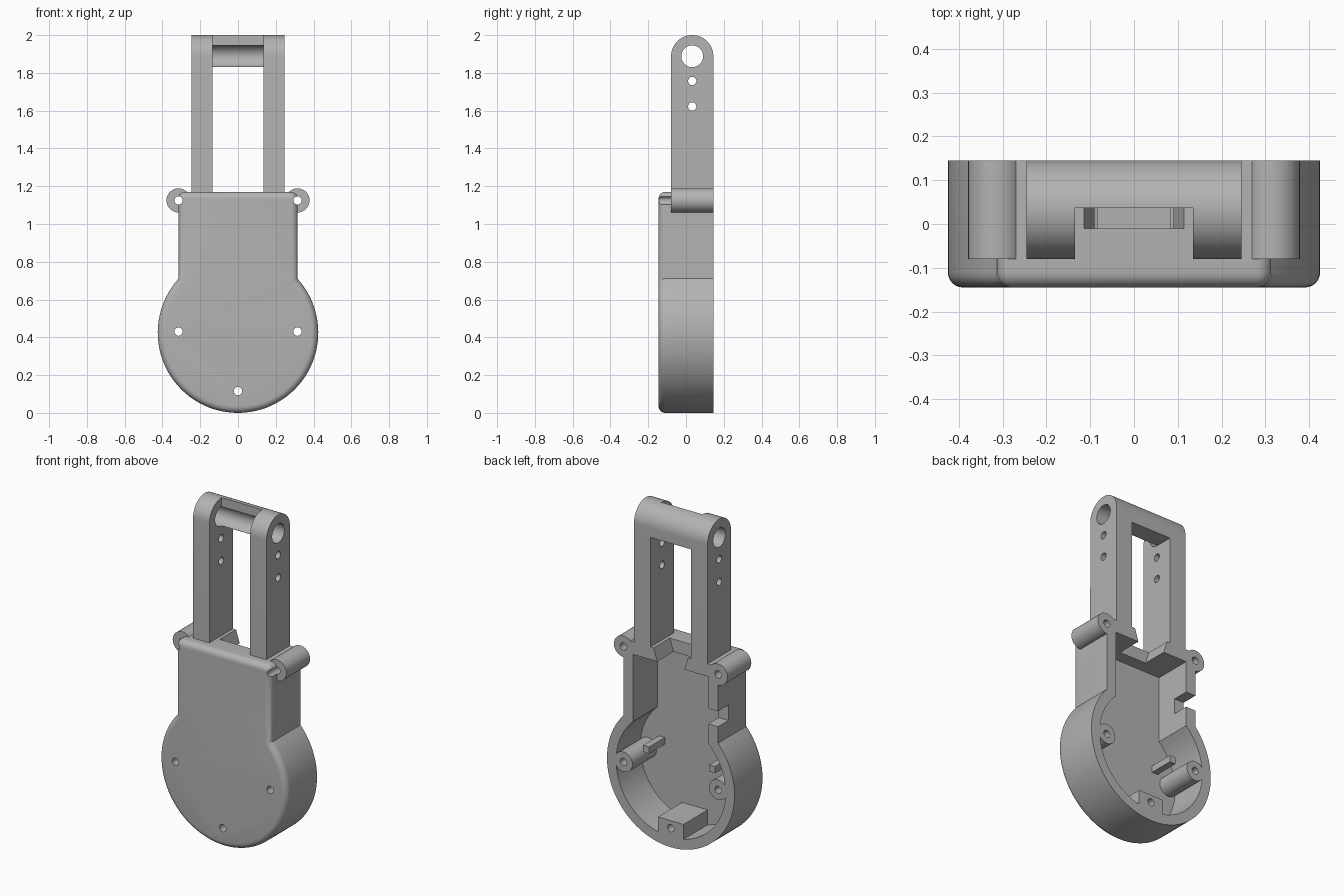
import bpy, bmesh
from math import sin, cos, radians, asin, degrees

old = bpy.data.objects.get("Cube")
if old:
    bpy.data.objects.remove(old, do_unlink=True)

FRONT, BACK, FLOOR, ARM_FRONT = -0.145, 0.145, -0.085, -0.08
DISC_Z, PIVOT_Y, PIVOT_Z = 0.425, 0.033, 1.888

grey = bpy.data.materials.new("plain grey")
grey.use_nodes = True
colour = (0.45, 0.45, 0.45, 1)
grey.diffuse_color = colour
grey.node_tree.nodes["Principled BSDF"].inputs["Base Color"].default_value = colour


def arc(cx, cz, r, start, end, steps):
    angles = [radians(start + (end - start) * i / steps) for i in range(steps + 1)]
    return [(cx + r * cos(a), cz + r * sin(a)) for a in angles]


def prism(name, pts, axis, lo, hi, fillet=0):
    """Extrude a closed profile along x or y, optionally rounding its front rim."""
    bm = bmesh.new()
    place = (lambda p, t: (p[0], t, p[1])) if axis == "y" else (lambda p, t: (t, p[0], p[1]))
    rings = [[bm.verts.new(place(p, t)) for p in pts] for t in (lo, hi)]
    n = len(pts)
    rim = bm.faces.new(rings[0])
    bm.faces.new(rings[1][::-1])
    for i in range(n):
        j = (i + 1) % n
        bm.faces.new((rings[0][j], rings[0][i], rings[1][i], rings[1][j]))
    bmesh.ops.recalc_face_normals(bm, faces=bm.faces)
    if fillet:
        bmesh.ops.bevel(bm, geom=list(rim.edges), offset=fillet, segments=6,
                        profile=0.5, affect="EDGES", clamp_overlap=True)
    mesh = bpy.data.meshes.new(name)
    bm.to_mesh(mesh)
    bm.free()
    mesh.materials.append(grey)
    obj = bpy.data.objects.new(name, mesh)
    bpy.context.collection.objects.link(obj)
    return obj


def box(name, x0, x1, y0, y1, z0, z1):
    return prism(name, [(x0, z0), (x1, z0), (x1, z1), (x0, z1)], "y", y0, y1)


def rod(name, axis, a, z, r, lo, hi, steps=32):
    return prism(name, arc(a, z, r, 0, 360, steps)[:-1], axis, lo, hi)


def combine(target, part, operation):
    """Apply a boolean and discard the tool part."""
    mod = target.modifiers.new(part.name, "BOOLEAN")
    mod.operation, mod.solver, mod.object = operation, "EXACT", part
    bpy.context.view_layer.objects.active = target
    bpy.ops.object.modifier_apply(modifier=mod.name)
    bpy.data.objects.remove(part, do_unlink=True)


def outline(radius, half_width, top, corner, steps=64):
    """Keyhole profile: round disc below, straight neck above."""
    a = 90 - degrees(asin(half_width / radius))
    pts = arc(0, DISC_Z, radius, 180 - a, 360 + a, steps)
    if corner:
        for side, start in ((1, 0), (-1, 90)):
            pts += arc(side * (half_width - corner), top - corner, corner, start, start + 90, 6)
    else:
        pts += [(half_width, top), (-half_width, top)]
    return pts


# Housing shell
housing = prism("housing", outline(0.425, 0.315, 1.17, 0.035), "y", FRONT, BACK, 0.045)

# Screw ears and fork arms
arm_profile = [(ARM_FRONT, 1.11), (BACK, 1.11)] + arc(PIVOT_Y, PIVOT_Z, 0.112, 0, 180, 32)
for s in (1, -1):
    combine(housing, rod("screw_ear", "y", s * 0.315, 1.125, 0.064, ARM_FRONT, BACK), "UNION")
    x0, x1 = sorted((s * 0.135, s * 0.245))
    combine(housing, prism("fork_arm", arm_profile, "x", x0, x1), "UNION")

# Half-round bridge joining the arm tips
bridge = [(0.037, 1.83), (BACK, 1.83)] + arc(PIVOT_Y, PIVOT_Z, 0.112, 0, 88, 16)
combine(housing, prism("bridge", bridge, "x", -0.14, 0.14), "UNION")

# Hollow interior, cable slot in the top wall, notch in the right wall
combine(housing, prism("cavity", outline(0.365, 0.25, 1.094, 0), "y", FLOOR, 0.3), "DIFFERENCE")
slot = [(-0.09, 1.05), (0.09, 1.05), (0.09, 1.094), (0.115, 1.172), (0.115, 1.2),
        (-0.115, 1.2), (-0.115, 1.172), (-0.09, 1.094)]
combine(housing, prism("cable_slot", slot, "y", -0.01, 0.3), "DIFFERENCE")
combine(housing, box("side_notch", -0.4, -0.2, 0.046, 0.3, 0.81, 0.903), "DIFFERENCE")

# Screw posts, pegs and bottom block inside the shell
for s in (1, -1):
    combine(housing, rod("screw_post", "y", s * 0.315, 0.43, 0.06, FLOOR - 0.02, BACK), "UNION")
    x0, x1 = sorted((s * 0.2, s * 0.24))
    combine(housing, box("peg", x0, x1, FLOOR - 0.02, 0.066, 0.48, 0.52), "UNION")
combine(housing, box("bottom_block", -0.085, 0.085, FLOOR - 0.02, BACK, 0.045, 0.16), "UNION")

# Screw holes through the shell
for x, z in ((0.315, 1.125), (-0.315, 1.125), (0.315, 0.43), (-0.315, 0.43), (0, 0.115)):
    combine(housing, rod("screw_hole", "y", x, z, 0.022, -0.3, 0.3, 20), "DIFFERENCE")

# Pivot bore and pin holes across the arms
for z, r in ((PIVOT_Z, 0.058), (1.757, 0.022), (1.622, 0.022)):
    combine(housing, rod("cross_hole", "x", PIVOT_Y, z, r, -0.5, 0.5, 32), "DIFFERENCE")

# Smooth rounded surfaces, crisp edges
bpy.ops.object.select_all(action="DESELECT")
housing.select_set(True)
bpy.context.view_layer.objects.active = housing
bpy.ops.object.shade_smooth_by_angle(angle=radians(30))
